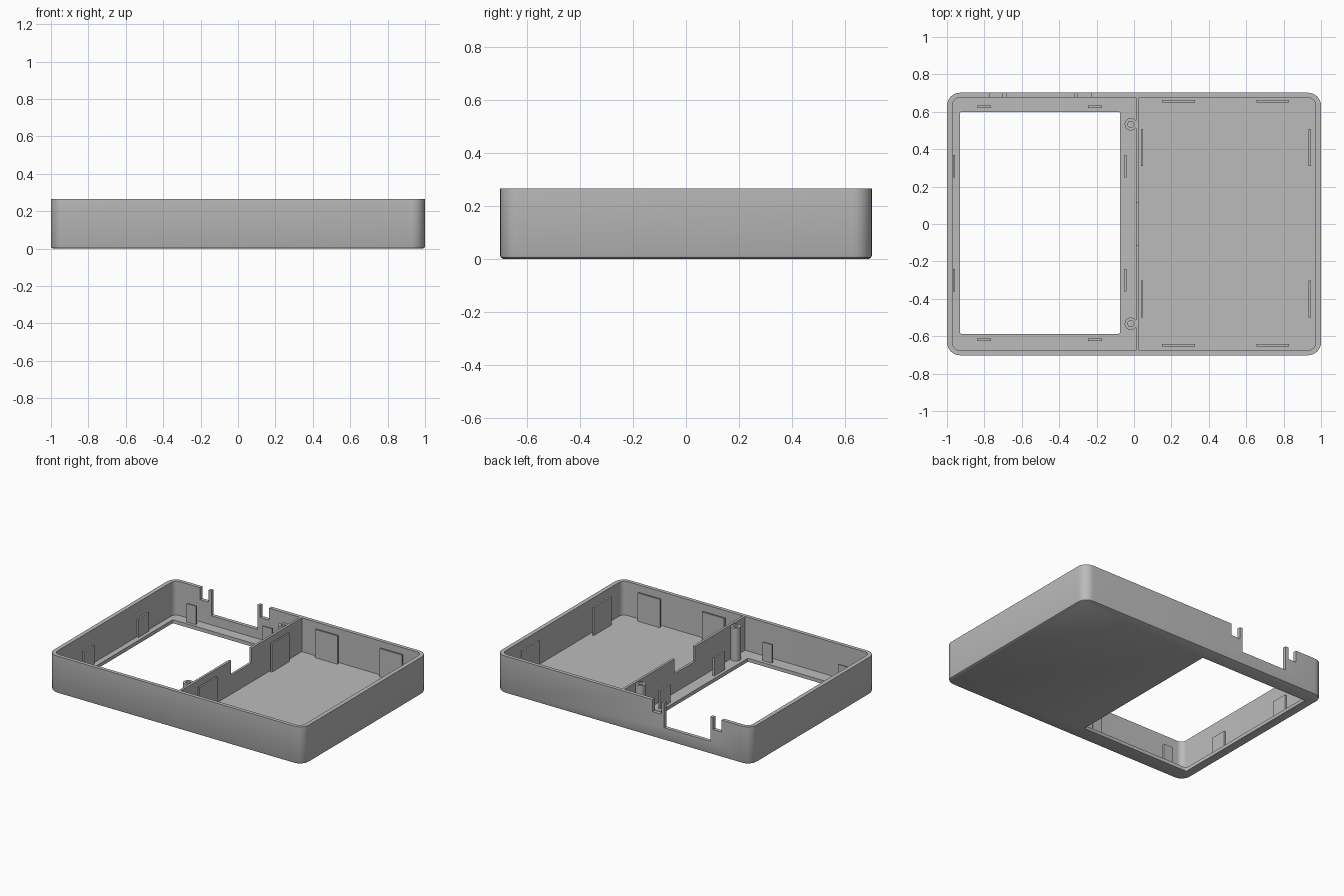
import bpy, bmesh, math

if "Cube" in bpy.data.objects:
    bpy.data.objects.remove(bpy.data.objects["Cube"], do_unlink=True)

HEIGHT, FLOOR = 0.265, 0.025
HALF_X, HALF_Y, WALL = 1.0, 0.702, 0.03

grey = bpy.data.materials.new("light grey plastic")
grey.use_nodes = True
colour = (0.5, 0.5, 0.5, 1)
grey.diffuse_color = colour
grey.node_tree.nodes["Principled BSDF"].inputs["Base Color"].default_value = colour


def finish(name, bm):
    bmesh.ops.recalc_face_normals(bm, faces=bm.faces)
    mesh = bpy.data.meshes.new(name)
    bm.to_mesh(mesh)
    bm.free()
    mesh.materials.append(grey)
    obj = bpy.data.objects.new(name, mesh)
    bpy.context.collection.objects.link(obj)
    return obj


def loft(name, rings):
    """Skin a stack of point rings and cap both ends."""
    bm = bmesh.new()
    loops = [[bm.verts.new(p) for p in ring] for ring in rings]
    for low, high in zip(loops, loops[1:]):
        for i in range(len(low)):
            j = (i + 1) % len(low)
            bm.faces.new((low[i], low[j], high[j], high[i]))
    bm.faces.new(loops[0])
    bm.faces.new(loops[-1])
    return finish(name, bm)


def rounded_ring(hx, hy, r, z, cx=0, cy=0, steps=8):
    ring = []
    for quarter, (sx, sy) in enumerate(((1, 1), (-1, 1), (-1, -1), (1, -1))):
        for k in range(steps + 1):
            a = (quarter + k / steps) * math.pi / 2
            ring.append((cx + sx * (hx - r) + r * math.cos(a),
                         cy + sy * (hy - r) + r * math.sin(a), z))
    return ring


def box(name, x0, x1, y0, y1, z0, z1):
    corners = ((x0, y0), (x1, y0), (x1, y1), (x0, y1))
    return loft(name, [[(x, y, z) for x, y in corners] for z in (z0, z1)])


def activate(obj):
    bpy.ops.object.select_all(action='DESELECT')
    obj.select_set(True)
    bpy.context.view_layer.objects.active = obj


def cut(target, cutter):
    mod = target.modifiers.new("cut", 'BOOLEAN')
    mod.operation, mod.solver, mod.object = 'DIFFERENCE', 'EXACT', cutter
    activate(target)
    bpy.ops.object.modifier_apply(modifier=mod.name)
    bpy.data.objects.remove(cutter, do_unlink=True)


def smooth(obj):
    activate(obj)
    bpy.ops.object.shade_smooth_by_angle(angle=math.radians(30))


# Tray shell with a small bevel around its base
bevel = 0.012
shell = loft("tray_shell", [
    rounded_ring(HALF_X - bevel, HALF_Y - bevel, 0.07 - bevel, 0),
    rounded_ring(HALF_X - bevel * 0.3, HALF_Y - bevel * 0.3, 0.067, bevel * 0.35),
    rounded_ring(HALF_X, HALF_Y, 0.07, bevel),
    rounded_ring(HALF_X, HALF_Y, 0.07, HEIGHT)])
cut(shell, loft("cavity", [
    rounded_ring(HALF_X - WALL, HALF_Y - WALL + 0.004, 0.04, z) for z in (FLOOR, 0.4)]))

# Screen opening through the floor
cut(shell, loft("opening", [
    rounded_ring(0.428, 0.593, 0.008, z, -0.503, 0.006, 3) for z in (-0.1, 0.1)]))

# Connector gap in the back wall, with a thin post and slot at each end
for name, x0, x1, z in (("gap", -0.683, -0.32, 0.09),
                        ("slot_a", -0.77, -0.705, 0.18),
                        ("slot_b", -0.30, -0.23, 0.18)):
    cut(shell, box(name, x0, x1, 0.64, 0.8, z, 0.4))
smooth(shell)

# Divider between the compartments, notched in the middle
end, notch, dip = HALF_Y - WALL + 0.008, 0.115, 0.16
profile = [(-end, FLOOR - 0.005), (end, FLOOR - 0.005), (end, HEIGHT), (notch, HEIGHT),
           (notch, dip), (-notch, dip), (-notch, HEIGHT), (-end, HEIGHT)]
loft("divider", [[(x, y, z) for y, z in profile] for x in (0.01, 0.027)])

# Hollow screw bosses beside the divider
for side, sy in (("back", 1), ("front", -1)):
    centre = (-0.017, 0.533 * sy)
    boss = loft(side + "_screw_boss", [
        rounded_ring(r, r, r * 0.999, z, *centre, steps=6)
        for r, z in ((0.033, FLOOR - 0.005), (0.033, 0.258))])
    cut(boss, loft("screw_hole", [
        rounded_ring(0.016, 0.016, 0.01599, z, *centre, steps=6) for z in (0.04, 0.4)]))
    smooth(boss)

# Thin upright locating tabs, mirrored front to back
base, thick = FLOOR - 0.003, 0.012
for side, sy in (("back", 1), ("front", -1)):
    # Tabs along the long walls
    for label, x0, x1, y, top in (("small_left", -0.84, -0.765, 0.623, 0.155),
                                  ("small_right", -0.245, -0.17, 0.623, 0.155),
                                  ("large_left", 0.15, 0.325, 0.652, 0.225),
                                  ("large_right", 0.655, 0.83, 0.652, 0.225)):
        yc = y * sy + 0.004
        box(f"{side}_{label}_tab", x0, x1, yc - thick / 2, yc + thick / 2, base, top)
    # Tabs along the short walls and the divider
    for label, x, y0, y1, top in (("outer_small", -0.962, 0.245, 0.365, 0.155),
                                  ("inner_small", -0.047, 0.245, 0.365, 0.155),
                                  ("inner_large", 0.043, 0.305, 0.505, 0.225),
                                  ("outer_large", 0.940, 0.305, 0.505, 0.225)):
        ya, yb = sorted((y0 * sy + 0.004, y1 * sy + 0.004))
        box(f"{side}_{label}_tab", x - thick / 2, x + thick / 2, ya, yb, base, top)
